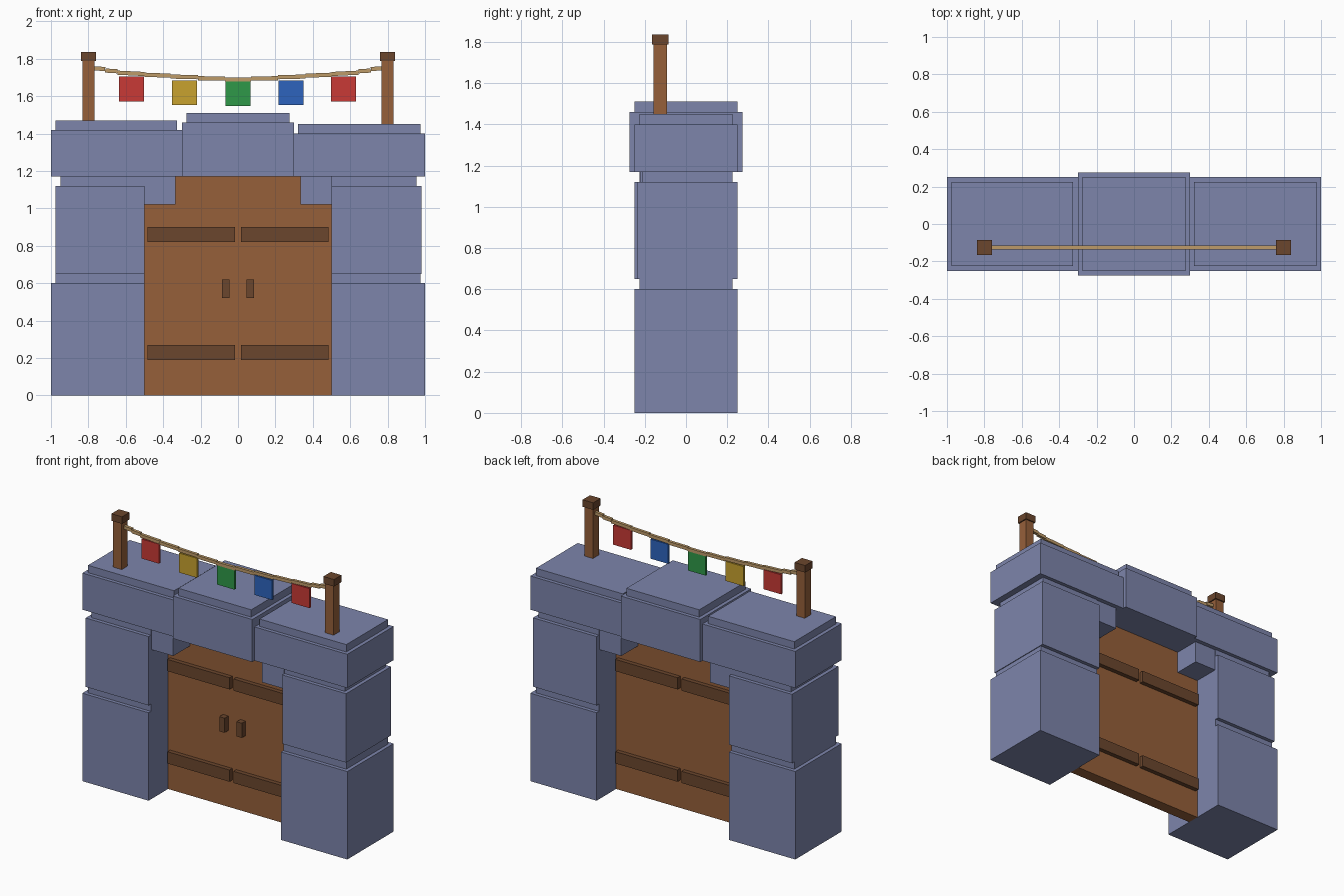
import bpy, math

cube = bpy.data.objects.get("Cube")
if cube:
    bpy.data.objects.remove(cube, do_unlink=True)


def make_material(name, code):
    srgb = [int(code[i:i + 2], 16) / 255 for i in (0, 2, 4)]
    colour = [c / 12.92 if c < 0.04 else ((c + 0.055) / 1.055) ** 2.4 for c in srgb] + [1]
    mat = bpy.data.materials.new(name)
    mat.use_nodes = True
    mat.diffuse_color = colour
    mat.node_tree.nodes["Principled BSDF"].inputs["Base Color"].default_value = colour
    return mat


stone = make_material("blue grey stone", "7D85AB")
wood = make_material("wood", "96603A")
dark_wood = make_material("dark wood", "6B462D")
rope = make_material("rope", "BE9B69")
red = make_material("red cloth", "C83A36")
yellow = make_material("yellow cloth", "C8A22F")
green = make_material("green cloth", "2F9848")
blue = make_material("blue cloth", "2D64BE")


def box(name, mat, x, y, z):
    """Box spanning the given (low, high) ranges."""
    bpy.ops.mesh.primitive_cube_add(size=1, location=[sum(r) / 2 for r in (x, y, z)])
    obj = bpy.context.object
    obj.name = name
    obj.scale = [r[1] - r[0] for r in (x, y, z)]
    bpy.ops.object.transform_apply(location=False, rotation=False, scale=True)
    obj.data.materials.append(mat)
    return obj


STEP = 0.025


def capped_block(name, x, y, z, inset_left=STEP, inset_right=STEP):
    """Stone block with a thin inset slab on top."""
    box(name, stone, x, y, z)
    box(name + "_cap", stone, (x[0] + inset_left, x[1] - inset_right),
        (y[0] + STEP, y[1] - STEP), (z[1], z[1] + 2 * STEP))


# Stone pillars, flush on the doorway side
full = (-0.25, 0.25)
capped_block("right_pillar_base", (-1, -0.5), full, (0, 0.6), inset_right=0)
capped_block("right_pillar_upper", (-0.975, -0.5), full, (0.65, 1.12), inset_right=0)
capped_block("left_pillar_base", (0.5, 1), full, (0, 0.6), inset_left=0)
capped_block("left_pillar_upper", (0.5, 0.98), (-0.235, 0.25), (0.65, 1.12), inset_left=0)

# Lintel stones and the larger keystone
capped_block("right_lintel", (-1, -0.3), full, (1.17, 1.42))
capped_block("left_lintel", (0.295, 1), full, (1.17, 1.4))
capped_block("keystone", (-0.3, 0.3), (-0.275, 0.275), (1.17, 1.46))

# Door panel
box("door", wood, (-0.5, 0.5), (-0.04, 0.04), (0, 1.17))

# Corbels, door bands and handles on each side
for side, label in ((-1, "right"), (1, "left")):
    def span(a, b):
        return tuple(sorted((side * a, side * b)))
    box(label + "_corbel", stone, span(0.335, 0.5), (-0.22, 0.22), (1.02, 1.17))
    for level, low in (("lower", 0.19), ("upper", 0.82)):
        box(f"{label}_{level}_band", dark_wood, span(0.015, 0.485), (-0.07, 0.07), (low, low + 0.08))
    box(label + "_handle", dark_wood, span(0.045, 0.085), (-0.08, -0.03), (0.52, 0.62))
    # Banner posts
    base = 1.45 if side > 0 else 1.47
    box(label + "_post", wood, span(0.768, 0.832), (-0.157, -0.093), (base, 1.79))
    box(label + "_post_cap", dark_wood, span(0.76, 0.84), (-0.165, -0.085), (1.787, 1.835))

# Sagging rope of short straight pieces
stops = [0, 0.07, 0.215, 0.36, 0.5, 0.645, 0.71, 0.772]
heights = [1.69, 1.695, 1.703, 1.712, 1.722, 1.735, 1.747]
for i, height in enumerate(heights):
    for side in (-1, 1):
        ends = sorted((side * stops[i], side * stops[i + 1]))
        piece = box("rope_piece", rope, ends, (-0.135, -0.115), (height - 0.011, height + 0.011))
        piece.rotation_euler.y = -side * math.radians(0.7 * i)

# Hanging flags
flags = ((-0.57, 1.705, red), (-0.285, 1.685, yellow), (0, 1.68, green),
         (0.283, 1.685, blue), (0.565, 1.705, red))
for x, top, mat in flags:
    box("flag", mat, (x - 0.067, x + 0.067), (-0.133, -0.117), (top - 0.133, top))
